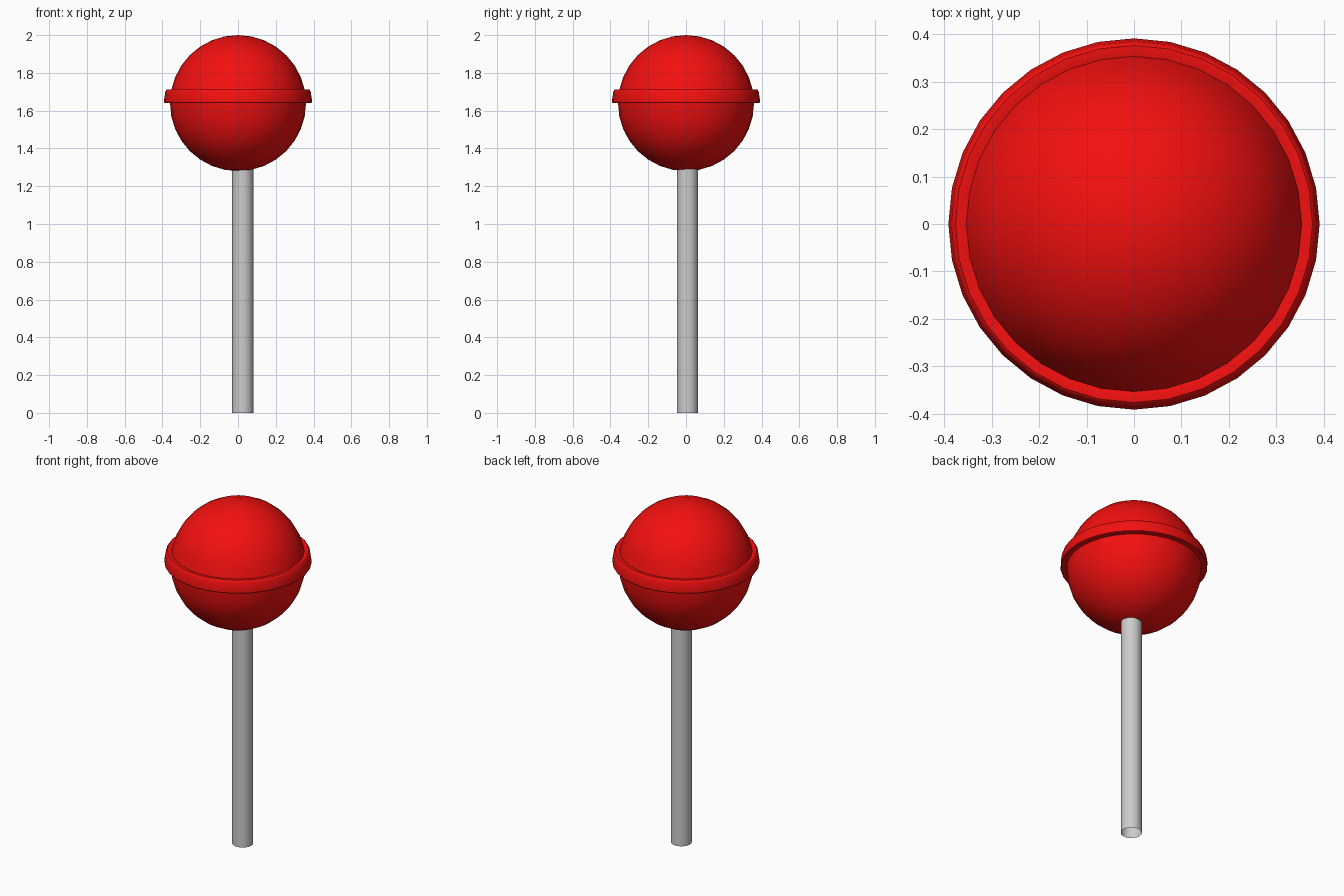
import bpy, bmesh
from math import sin, cos, pi, radians

if "Cube" in bpy.data.objects:
    bpy.data.objects.remove(bpy.data.objects["Cube"])

SEGMENTS = 32
RADIUS = 0.36
CENTRE_Z = 1.64


def lathe(name, profile, location, material=None):
    """Revolve (radius, z) points around z; radius 0 makes a pole."""
    bm = bmesh.new()
    verts = [bm.verts.new((r, 0, z)) for r, z in profile]
    edges = [bm.edges.new(pair) for pair in zip(verts, verts[1:])]
    bmesh.ops.spin(bm, geom=verts + edges, cent=(0, 0, 0), axis=(0, 0, 1),
                   angle=2 * pi, steps=SEGMENTS, use_duplicate=False)
    bmesh.ops.remove_doubles(bm, verts=bm.verts, dist=1e-4)
    bmesh.ops.recalc_face_normals(bm, faces=bm.faces)
    mesh = bpy.data.meshes.new(name)
    bm.to_mesh(mesh)
    bm.free()
    obj = bpy.data.objects.new(name, mesh)
    obj.location = location
    bpy.context.collection.objects.link(obj)
    if material:
        mesh.materials.append(material)
    bpy.ops.object.select_all(action='DESELECT')
    obj.select_set(True)
    bpy.context.view_layer.objects.active = obj
    bpy.ops.object.shade_smooth_by_angle(angle=radians(35))
    return obj


def arc(first, last):
    """Ball profile points, in steps of 1/16 of a half turn from the equator."""
    return [(RADIUS * cos(i * pi / 16), RADIUS * sin(i * pi / 16))
            for i in range(first, last + 1)]


red = bpy.data.materials.new("candy_red")
red.diffuse_color = (0.9, 0.005, 0.005, 1)
red.use_nodes = True
red.node_tree.nodes["Principled BSDF"].inputs["Base Color"].default_value = red.diffuse_color

# Candy ball with a raised, soft-edged band just above its equator
band = [(0.388, 0.0), (0.391, 0.004), (0.391, 0.02), (0.385, 0.06),
        (0.380, 0.070), (0.376, 0.073), (0.365, 0.073)]
lathe("candy", arc(-8, 0) + band + arc(1, 8), (0, 0, CENTRE_Z), red)

# Hollow paper stick, slightly off centre, open at the bottom
lathe("stick", [(0.056, 0.0), (0.056, 1.31)], (0.025, 0.008, 0))
